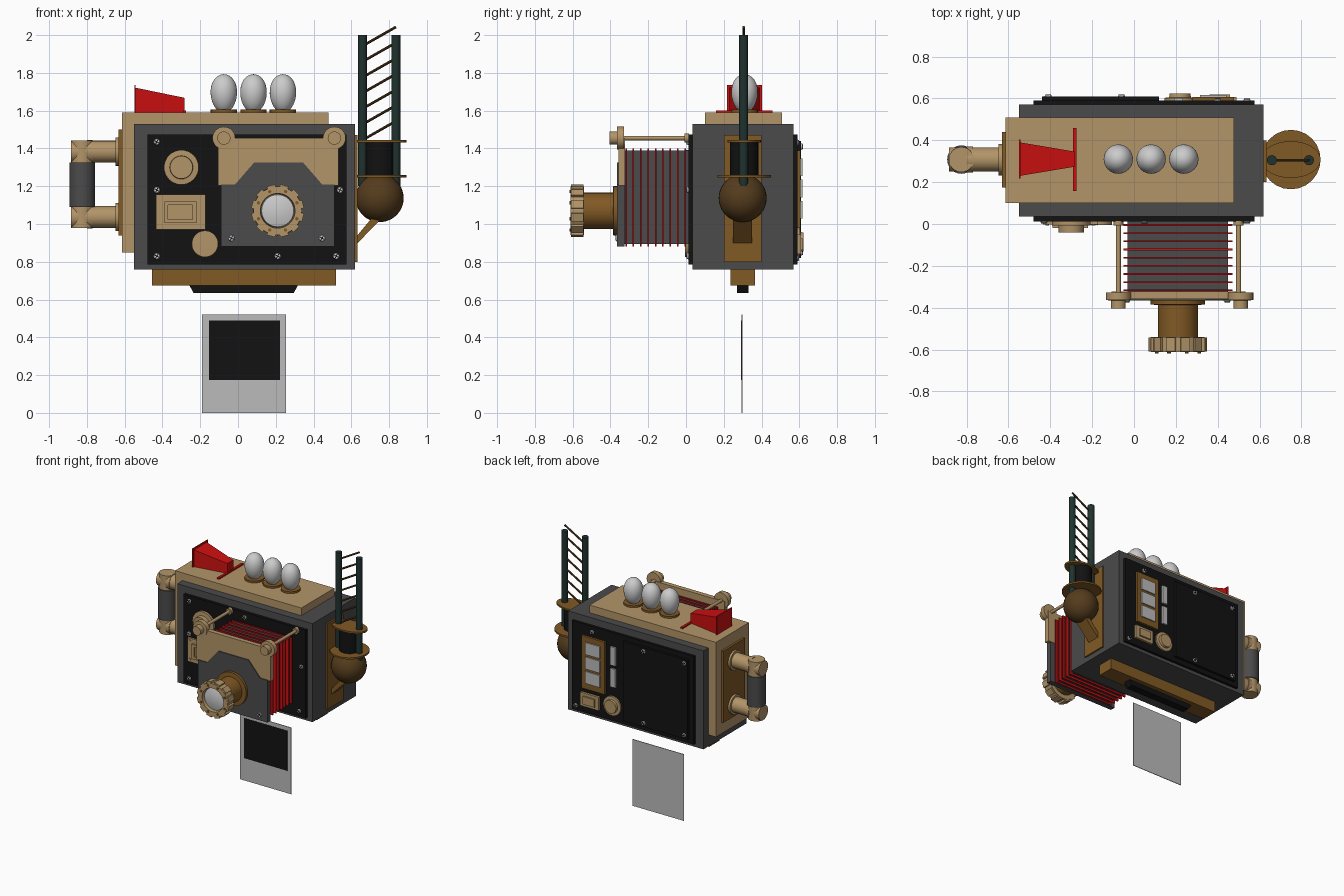
import bpy, bmesh, math
from mathutils import Vector, Matrix

if "Cube" in bpy.data.objects:
    bpy.data.objects.remove(bpy.data.objects["Cube"])


def material(name, r, g, b):
    m = bpy.data.materials.new(name)
    m.diffuse_color = (r, g, b, 1)
    m.use_nodes = True
    m.node_tree.nodes["Principled BSDF"].inputs["Base Color"].default_value = m.diffuse_color
    return m


TAN = material("tan", .45, .30, .14)
BROWN = material("brown", .22, .10, .018)
BRONZE = material("bronze", .09, .045, .012)
BLACK = material("black", .006, .006, .006)
DARK = material("dark_grey", .07, .07, .07)
RED = material("red", .62, .005, .005)
MAROON = material("dark_red", .4, .004, .006)
GREEN = material("dark_green", .014, .032, .028)
PHOTO = material("paper_grey", .5, .5, .5)


def finish(name, bm, mat, smooth=False):
    bmesh.ops.recalc_face_normals(bm, faces=bm.faces)
    me = bpy.data.meshes.new(name)
    bm.to_mesh(me)
    bm.free()
    ob = bpy.data.objects.new(name, me)
    bpy.context.collection.objects.link(ob)
    if mat:
        me.materials.append(mat)
    if smooth:
        bpy.ops.object.select_all(action='DESELECT')
        ob.select_set(True)
        bpy.context.view_layer.objects.active = ob
        bpy.ops.object.shade_smooth_by_angle(angle=math.radians(35))
    return ob


def box(name, x0, x1, y0, y1, z0, z1, mat=None, rot=None):
    bm = bmesh.new()
    bmesh.ops.create_cube(bm, size=1)
    c = Matrix.Translation(((x0 + x1) / 2, (y0 + y1) / 2, (z0 + z1) / 2))
    s = Matrix.Diagonal((x1 - x0, y1 - y0, z1 - z0, 1))
    bm.transform(c @ (rot or Matrix()) @ s)
    return finish(name, bm, mat)


def lathe(name, origin, axis, profile, mat=None, segs=32, squash=None):
    """Revolve (radius, height) points about an axis through origin."""
    bm = bmesh.new()
    vs = [bm.verts.new((r, 0, h)) for r, h in profile]
    es = [bm.edges.new(p) for p in zip(vs, vs[1:])]
    bmesh.ops.spin(bm, geom=vs + es, cent=(0, 0, 0), axis=(0, 0, 1),
                   angle=2 * math.pi, steps=segs, use_duplicate=False)
    bmesh.ops.remove_doubles(bm, verts=bm.verts, dist=1e-5)
    if squash:
        bm.transform(Matrix.Diagonal((*squash, 1)))
    q = Vector((0, 0, 1)).rotation_difference(Vector(axis))
    bm.transform(Matrix.Translation(origin) @ q.to_matrix().to_4x4())
    return finish(name, bm, mat, True)


def rod(name, a, b, r, mat=None, segs=24):
    a, d = Vector(a), Vector(b) - Vector(a)
    h = d.length
    return lathe(name, a, d.normalized(), [(0, 0), (r, 0), (r, h), (0, h)], mat, segs)


def prism(name, pts, y0, y1, mat=None):
    """Extrude an x-z outline along y."""
    bm = bmesh.new()
    f = bm.faces.new([bm.verts.new((x, y0, z)) for x, z in pts])
    g = bmesh.ops.extrude_face_region(bm, geom=[f])['geom']
    bmesh.ops.translate(bm, vec=(0, y1 - y0, 0), verts=[v for v in g if isinstance(v, bmesh.types.BMVert)])
    return finish(name, bm, mat)


def screw(x, y, z, d):
    """Dome screw with a cross slot, facing d along y."""
    lathe("screw", (x, y, z), (0, d, 0), [(0, 0), (.017, 0), (.015, .006), (0, .009)], None, 12)
    for a in (.5, .5 + math.pi / 2):
        box("screw_slot", x - .014, x + .014, y - .0095, y + .0095, z - .0025, z + .0025,
            BLACK, Matrix.Rotation(a, 4, 'Y'))


# Camera body, tan shell and front and back plates
box("body", -.55, .62, .035, .57, .76, 1.53, DARK)
box("tan_shell", -.615, .478, .10, .508, .85, 1.59, TAN)
box("front_plate", -.48, .575, .012, .04, .785, 1.475, BLACK)
box("back_plate", -.48, .575, .56, .59, .785, 1.475, BLACK)
box("back_door", -.44, .12, .58, .61, .82, 1.44, BLACK)
for x, z in ((-.43, 1.435), (-.43, 1.18), (-.43, .83), (.21, .83), (.52, .83), (.54, 1.18), (.05, 1.435)):
    screw(x, .012, z, -1)
for x, z, y in ((.4, 1.43, .59), (-.06, 1.41, .61), (-.41, 1.41, .61), (-.06, .85, .61), (-.41, .85, .61), (.54, .82, .59)):
    screw(x, y, z, 1)

# Front controls
lathe("large_dial", (-.30, .012, 1.30), (0, -1, 0),
      [(0, 0), (.092, 0), (.092, .018), (.062, .02), (.06, .052), (0, .052)], TAN)
lathe("small_dial", (-.175, .012, .895), (0, -1, 0), [(0, 0), (.07, 0), (.07, .016), (0, .018)], TAN)
box("window_plate", -.435, -.173, -.003, .013, .97, 1.155, TAN)
for i, (x0, x1, z0, z1) in enumerate(((-.39, -.22, 1.10, 1.12), (-.39, -.22, 1.005, 1.025),
                                      (-.39, -.37, 1.025, 1.10), (-.24, -.22, 1.025, 1.10))):
    box("window_frame", x0, x1, -.018, 0, z0, z1, TAN)
for x in (-.415, -.193):
    for z in (.99, 1.135):
        rod("window_rivet", (x, 0, z), (x, -.008, z), .009, TAN, 10)

# Bellows
box("bellows_core", -.03, .45, -.33, .02, .895, 1.39, DARK)
for i in range(9):
    y = -.317 + .039 * i
    box("bellows_fold", -.05, .472, y - .004, y + .004, .88, 1.40, RED if i % 2 else MAROON)

# Lens board and sliding rods
box("lens_board_back", -.09, .51, -.345, -.325, .88, 1.21, DARK)
prism("lens_board", [(-.09, .88), (.51, .88), (.51, 1.21), (.445, 1.21), (.345, 1.325),
                     (.085, 1.325), (-.015, 1.21), (-.09, 1.21)], -.365, -.335, DARK)
box("lens_board_top", -.107, .533, -.358, -.322, 1.205, 1.455, TAN)
for x in (-.075, .51):
    lathe("rod_knob", (x, -.328, 1.455), (0, -1, 0),
          [(0, 0), (.06, 0), (.06, .036), (.035, .037), (.035, .077), (0, .077)], TAN)
    xr = x - .01 if x > 0 else x
    rod("slide_rod", (xr, .02, 1.455), (xr, -.34, 1.455), .012, TAN)
    rod("rod_socket", (xr, .015, 1.455), (xr, -.008, 1.455), .024, TAN)
for x in (-.035, .445):
    screw(x, -.365, .925, -1)

# Lens
L = (.21, 0, 1.07)
lathe("lens_barrel", L, (0, -1, 0),
      [(0, .36), (.13, .36), (.13, .385), (.096, .387), (.096, .545), (0, .545)], BROWN)
lathe("lens_ring", L, (0, -1, 0), [(.08, .54), (.128, .54), (.128, .612), (.092, .612), (.088, .575), (.08, .54)], TAN, 48)
lathe("lens_glass", L, (0, -1, 0), [(0, .57), (.09, .57), (.085, .592), (.05, .602), (0, .606)], None)
for i in range(12):
    a = 2 * math.pi * (i + .5) / 12
    x, z = .21 + .13 * math.cos(a), 1.07 + .13 * math.sin(a)
    box("ring_grip", x - .009, x + .009, -.61, -.543, z - .022, z + .022, TAN, Matrix.Rotation(-a, 4, 'Y'))
for i in range(8):
    a = 2 * math.pi * (i + .5) / 8
    x, z = .21 + .11 * math.cos(a), 1.07 + .11 * math.sin(a)
    rod("ring_rivet", (x, -.61, z), (x, -.618, z), .009, BROWN, 10)

# Flash bulbs on top
for x in (-.075, .082, .238):
    rod("bulb_base", (x, .31, 1.585), (x, .31, 1.605), .07, BROWN)
    egg = [(.07 * math.sin(t) * (1 + .08 * math.cos(math.pi - t)) if 0 < k < 16 else 0,
            1.69 - .103 * math.cos(t)) for k in range(17) for t in [math.pi * k / 16]]
    lathe("flash_bulb", (x, .31, 0), (0, 0, 1), egg)

# Red viewfinder: tapered hood, rear rim and foot strip
bm = bmesh.new()
rings = [[bm.verts.new((x, y, z)) for y, z in ((.31 - w, 1.588), (.31 + w, 1.588), (.31 + w, h), (.31 - w, h))]
         for x, w, h in ((-.545, .08, 1.722), (-.283, .036, 1.668))]
for i in range(4):
    j = (i + 1) % 4
    bm.faces.new((rings[0][i], rings[0][j], rings[1][j], rings[1][i]))
for r in rings:
    bm.faces.new(r)
finish("viewfinder_hood", bm, RED)
box("viewfinder_rim", -.549, -.543, .217, .403, 1.588, 1.735, RED)
box("viewfinder_foot", -.292, -.274, .158, .458, 1.588, 1.601, RED)

# Side handle
box("handle_plate", -.632, -.61, .175, .44, .94, 1.50, BROWN)
for z, e in ((1.383, 1), (1.037, -1)):
    rod("handle_flange", (-.63, .308, z), (-.648, .308, z), .075, TAN)
    rod("handle_arm", (-.64, .308, z), (-.885, .308, z), .058, TAN)
    rod("handle_collar", (-.77, .308, z), (-.80, .308, z), .062, TAN)
    rod("handle_elbow", (-.825, .308, z - e * .06), (-.825, .308, z + e * .058), .06, TAN)
rod("handle_grip", (-.825, .308, 1.09), (-.825, .308, 1.325), .068, DARK)

# Side mount with ball, discs, mast and rungs
box("mast_plate", .61, .633, .20, .40, .80, 1.47, BROWN)
ball = [(.127 * math.sin(math.pi * k / 20) if 0 < k < 20 else 0, -.127 * math.cos(math.pi * k / 20)) for k in range(21)]
lathe("mount_ball", (.75, .30, 1.137), (0, 0, 1), ball, BRONZE)
prism("mount_strut", [(.62, .885), (.76, 1.03), (.74, 1.07), (.62, .925)], .25, .35, BROWN)
rod("lower_disc", (.75, .308, 1.247), (.75, .308, 1.26), .142, BROWN)
lathe("upper_disc", (.75, .308, 1.432), (0, 0, 1), [(0, 0), (.142, 0), (.142, .013), (0, .013)], BROWN, 32, (1, .62, 1))
rod("mast_core", (.75, .308, 1.255), (.75, .308, 1.435), .075, BLACK)
for x in (.659, .836):
    rod("mast_pole", (x, .305, 1.20), (x, .305, 2.0), .024, GREEN)
for i in range(7):
    z = 1.45 + .083 * i
    rod("mast_rung", (.66, .305, z - .005), (.836, .305, z + .105 - .01), .007, BRONZE, 10)

# Film exit underneath and printed photo
box("exit_block", -.455, .52, .235, .365, .675, .77, BROWN)
prism("exit_slot", [(-.26, .68), (-.235, .635), (.295, .635), (.32, .68)], .27, .33, BLACK)
box("photo_paper", -.19, .255, .293, .298, 0, .52, PHOTO)
box("photo_image", -.153, .222, .291, .294, .175, .488, BLACK)

# Back controls
box("display_frame", .28, .478, .58, .607, .98, 1.39, BROWN)
for i in range(3):
    z = 1.075 + .113 * i
    box("display_cell", .315, .443, .60, .616, z - .047, z + .047, PHOTO)
for z in (1.125, 1.295):
    box("light_bar", .19, .235, .58, .603, z - .072, z + .072, PHOTO)
box("back_button_base", .33, .49, .58, .608, .84, .945, TAN)
box("back_button", .36, .46, .60, .62, .862, .923, TAN)
lathe("back_dial", (.22, .585, .905), (0, 1, 0),
      [(0, 0), (.075, 0), (.075, .018), (.052, .02), (.05, .038), (0, .038)], TAN)
